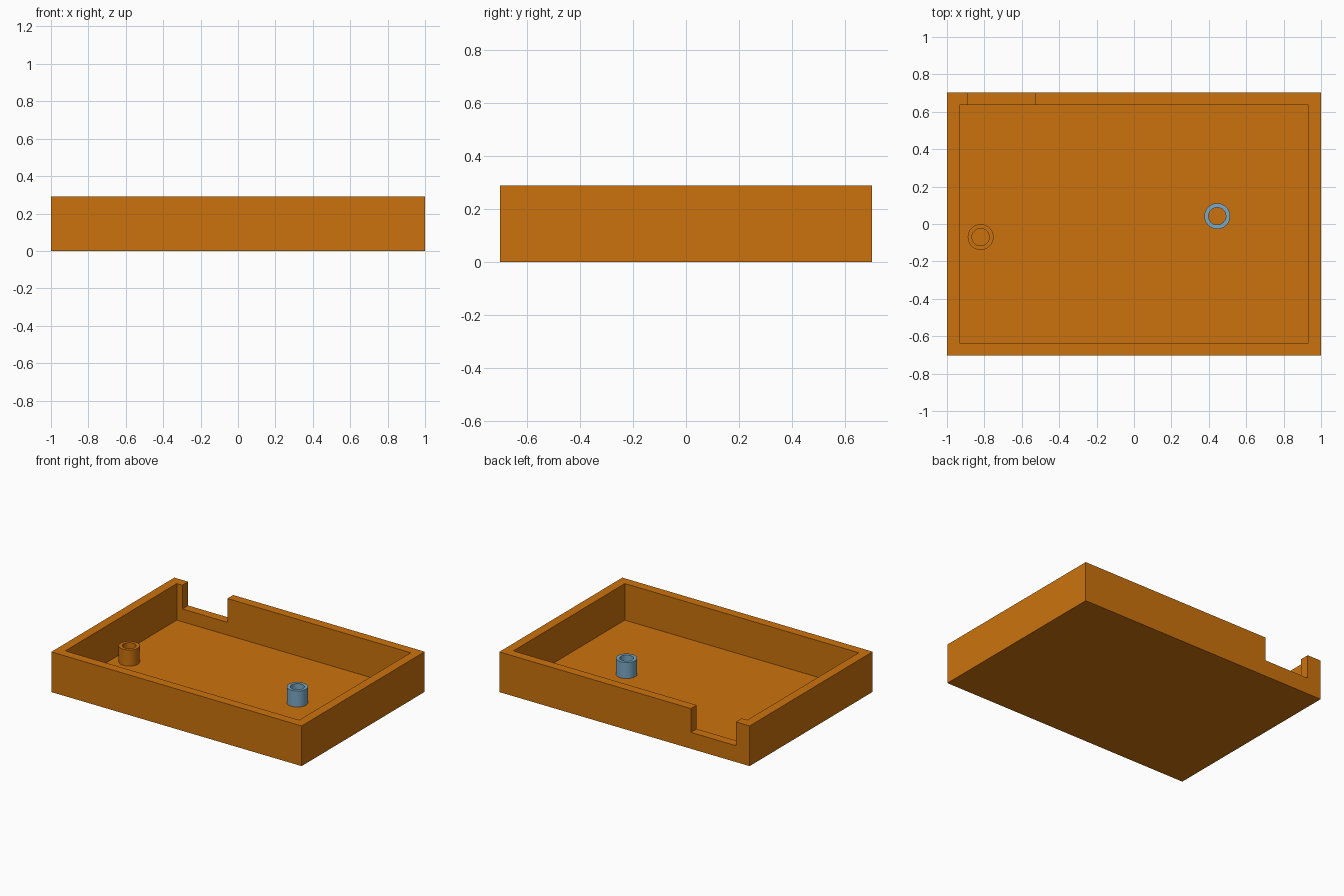
import bpy, bmesh, math

if "Cube" in bpy.data.objects:
    bpy.data.objects.remove(bpy.data.objects["Cube"])

HX, HY, H = 1.0, 0.702, 0.29      # outer half sizes and height
WALL, FLOOR = 0.066, 0.026        # wall and floor thickness


def material(name, rgb):
    m = bpy.data.materials.new(name)
    m.diffuse_color = (*rgb, 1)
    m.use_nodes = True
    m.node_tree.nodes["Principled BSDF"].inputs["Base Color"].default_value = m.diffuse_color
    return m


orange = material("orange", (0.604, 0.171, 0.004))
blue = material("light blue", (0.196, 0.393, 0.555))


def finish(name, bm, mat):
    bmesh.ops.recalc_face_normals(bm, faces=bm.faces)
    me = bpy.data.meshes.new(name)
    bm.to_mesh(me)
    bm.free()
    me.materials.append(mat)
    ob = bpy.data.objects.new(name, me)
    bpy.context.collection.objects.link(ob)
    return ob


def box(name, x, y, z, mat):
    bm = bmesh.new()
    bmesh.ops.create_cube(bm, size=1)
    for v in bm.verts:
        v.co = [r[0] if c < 0 else r[1] for c, r in zip(v.co, (x, y, z))]
    return finish(name, bm, mat)


def cut(target, cutter):
    mod = target.modifiers.new(cutter.name, 'BOOLEAN')
    mod.operation, mod.solver, mod.object = 'DIFFERENCE', 'EXACT', cutter
    cutter.hide_render = True
    cutter.hide_set(True)
    cutter.display_type = 'WIRE'


# Open tray with a notch in the back wall
tray = box("tray", (-HX, HX), (-HY, HY), (0, H), orange)
cut(tray, box("cavity_cutter", (-HX + WALL, HX - WALL), (-HY + WALL, HY - WALL),
              (FLOOR, H + 0.1), orange))
cut(tray, box("notch_cutter", (-0.89, -0.53), (HY - WALL - 0.05, HY + 0.1),
              (0.118, H + 0.1), orange))


# Hollow posts: a ring profile spun around the post axis
def post(name, x, y, mat, r_out=0.069, r_in=0.046, top=0.142, n=48):
    bm = bmesh.new()
    prof = [(r_in, FLOOR), (r_out, FLOOR), (r_out, top), (r_in, top)]
    rings = [[bm.verts.new((r * math.cos(a), r * math.sin(a), z)) for r, z in prof]
             for a in (2 * math.pi * i / n for i in range(n))]
    for i in range(n):
        a, b = rings[i], rings[(i + 1) % n]
        for j in range(4):
            k = (j + 1) % 4
            bm.faces.new((a[j], b[j], b[k], a[k]))
    ob = finish(name, bm, mat)
    ob.location = (x, y, 0)
    bpy.ops.object.select_all(action='DESELECT')
    bpy.context.view_layer.objects.active = ob
    ob.select_set(True)
    bpy.ops.object.shade_smooth_by_angle(angle=math.radians(30))


post("left_post", -0.82, -0.07, orange)
post("right_post", 0.445, 0.042, blue)
